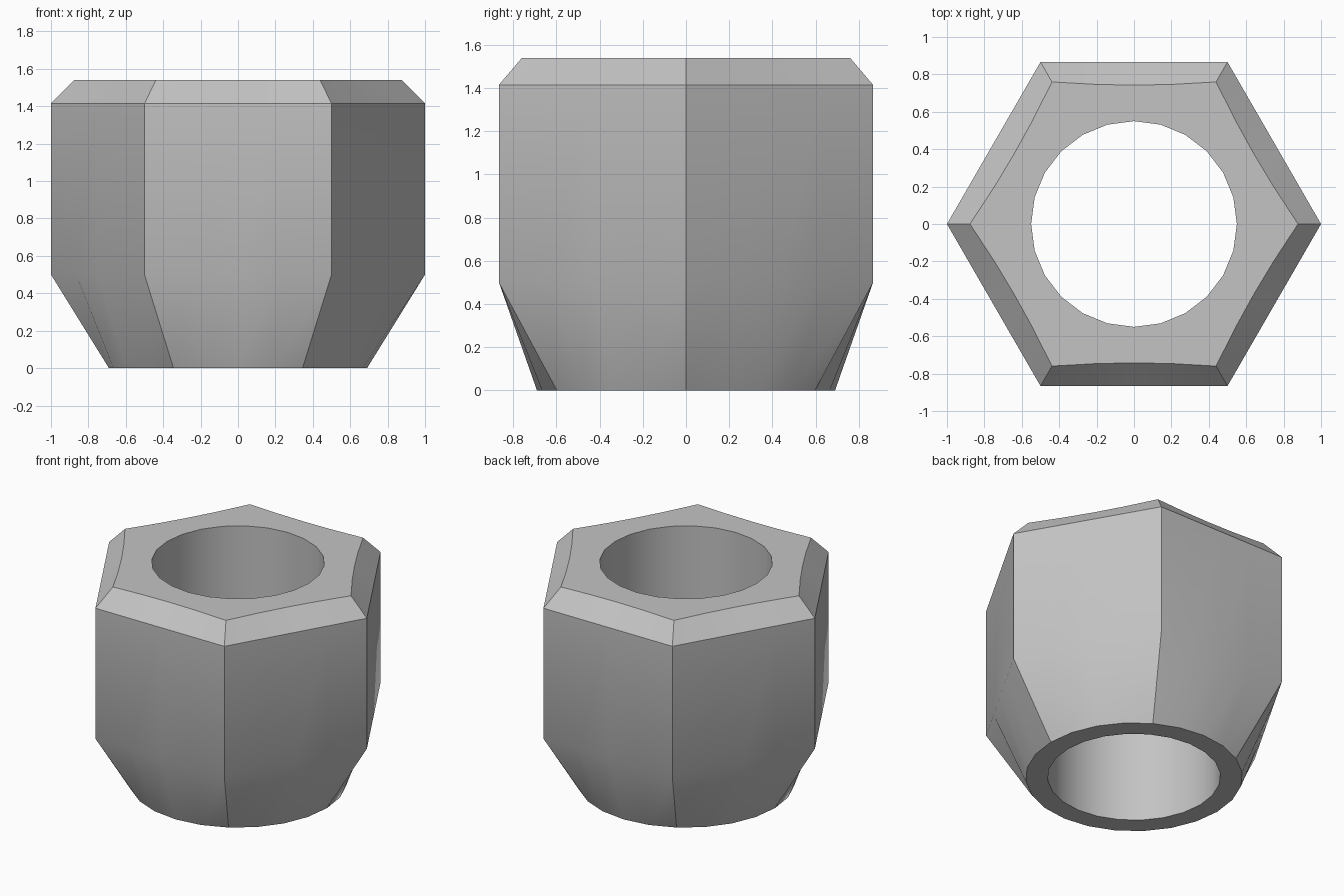
import bpy, bmesh, math

if "Cube" in bpy.data.objects:
    bpy.data.objects.remove(bpy.data.objects["Cube"])

SEG = 24  # four segments on each of the six flats


def circle(radius, z):
    return [(radius * math.cos(2 * math.pi * i / SEG),
             radius * math.sin(2 * math.pi * i / SEG), z) for i in range(SEG)]


def hexagon(radius, z, bow=0.0):
    """Hexagon with corners on the x axis; bow pulls the side middles inward."""
    points = []
    for i in range(SEG):
        a = 2 * math.pi * i / SEG
        d = (a % (math.pi / 3)) - math.pi / 6
        if i % 4 == 0:
            d = math.pi / 6
        t = math.tan(d) / math.tan(math.pi / 6)
        r = (radius * math.cos(math.pi / 6) - bow * (1 - t * t)) / math.cos(d)
        points.append((r * math.cos(a), r * math.sin(a), z))
    return points


# Rings from the bottom of the bore, around the outside, back into the bore
rings = [
    circle(0.55, 0.0),
    circle(0.69, 0.0),
    hexagon(1.0, 0.5),
    hexagon(1.0, 1.415),
    hexagon(0.877, 1.54, bow=0.017),
    circle(0.55, 1.54),
]

bm = bmesh.new()
loops = [[bm.verts.new(p) for p in ring] for ring in rings]
for k, lower in enumerate(loops):
    upper = loops[(k + 1) % len(loops)]
    for i in range(SEG):
        j = (i + 1) % SEG
        bm.faces.new((lower[i], lower[j], upper[j], upper[i]))
bmesh.ops.recalc_face_normals(bm, faces=bm.faces)
mesh = bpy.data.meshes.new("hex_nut")
bm.to_mesh(mesh)
bm.free()

# Plain grey metal
grey = bpy.data.materials.new("grey_metal")
grey.diffuse_color = (0.55, 0.55, 0.55, 1.0)
grey.use_nodes = True
grey.node_tree.nodes["Principled BSDF"].inputs["Base Color"].default_value = grey.diffuse_color
mesh.materials.append(grey)

nut = bpy.data.objects.new("hex_nut", mesh)
bpy.context.collection.objects.link(nut)
bpy.context.view_layer.objects.active = nut
nut.select_set(True)
bpy.ops.object.shade_smooth_by_angle(angle=math.radians(30))
